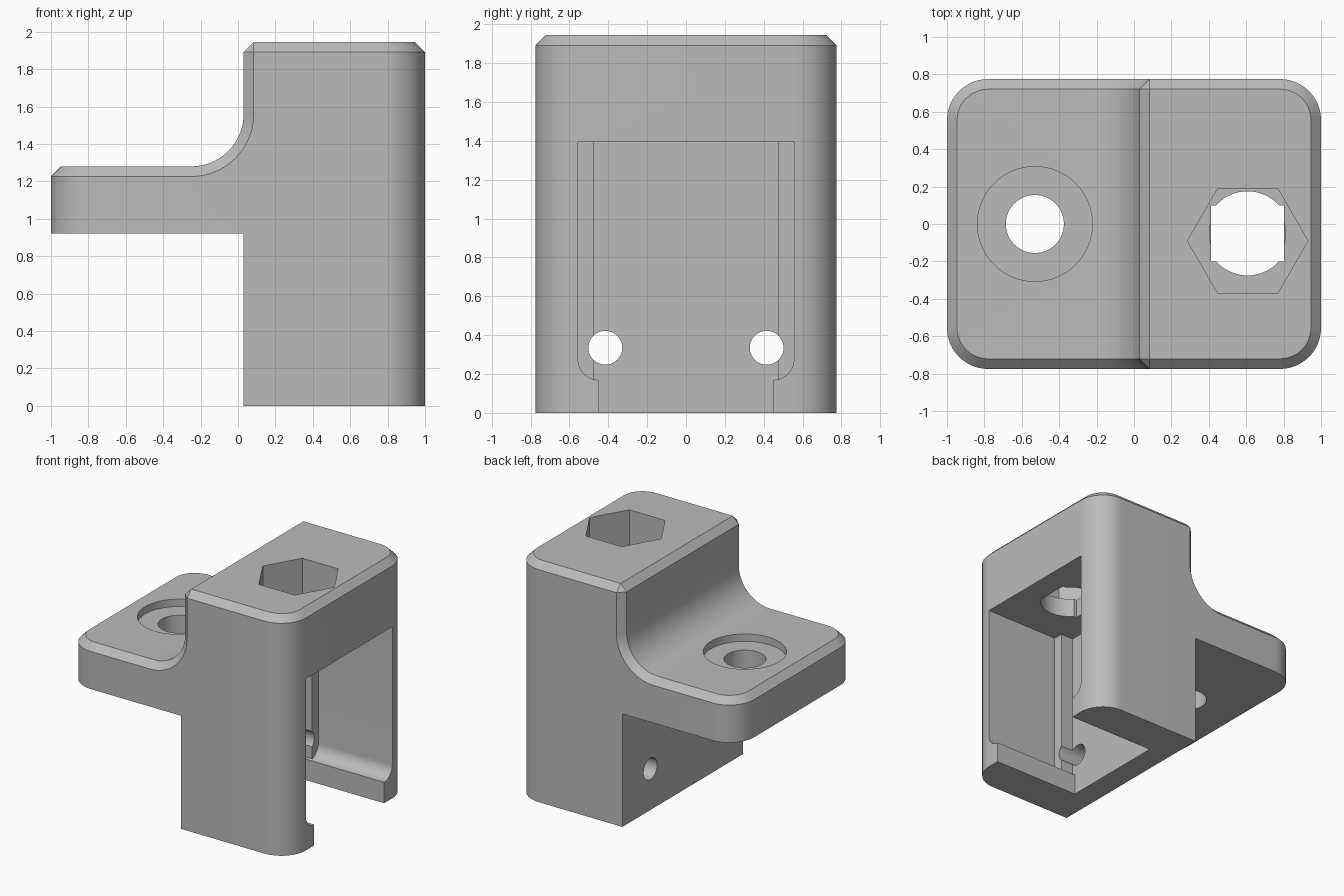
import bpy, bmesh
from math import sin, cos, pi, radians

old = bpy.data.objects.get("Cube")
if old:
    bpy.data.objects.remove(old, do_unlink=True)

grey = bpy.data.materials.new("plain grey")
grey.use_nodes = True
GREY = (0.5, 0.5, 0.5, 1)
grey.diffuse_color = GREY
grey.node_tree.nodes["Principled BSDF"].inputs["Base Color"].default_value = GREY

TOP, FLANGE, STEP, DEPTH = 1.945, 1.28, 0.03, 0.775


def arc(cx, cy, r, start, end, n=12):
    """Points along an arc, angles in degrees."""
    angles = [radians(start + (end - start) * i / n) for i in range(n + 1)]
    return [(cx + r * cos(a), cy + r * sin(a)) for a in angles]


def circle(cx, cy, r, n=64):
    return arc(cx, cy, r, 0, 360, n)[:-1]


def rect(x0, x1, y0, y1):
    return [(x0, y0), (x1, y0), (x1, y1), (x0, y1)]


def prism(name, points, axis, lo, hi):
    """Extrude a flat outline along one axis."""
    place = {"X": lambda a, b, w: (w, a, b),
             "Y": lambda a, b, w: (a, w, b),
             "Z": lambda a, b, w: (a, b, w)}[axis]
    bm = bmesh.new()
    base = [bm.verts.new(place(a, b, lo)) for a, b in points]
    bmesh.ops.remove_doubles(bm, verts=base, dist=1e-5)
    face = bm.faces.new([v for v in base if v.is_valid])
    grown = bmesh.ops.extrude_face_region(bm, geom=[face])["geom"]
    shift = place(0, 0, hi - lo)
    bmesh.ops.translate(bm, vec=shift,
                        verts=[g for g in grown if isinstance(g, bmesh.types.BMVert)])
    bmesh.ops.recalc_face_normals(bm, faces=bm.faces)
    mesh = bpy.data.meshes.new(name)
    bm.to_mesh(mesh)
    bm.free()
    mesh.materials.append(grey)
    obj = bpy.data.objects.new(name, mesh)
    bpy.context.collection.objects.link(obj)
    return obj


def combine(obj, tool, operation="DIFFERENCE"):
    """Apply a boolean and discard its tool."""
    tool.hide_render = True
    mod = obj.modifiers.new("cut", "BOOLEAN")
    mod.operation, mod.solver, mod.object = operation, "EXACT", tool
    bpy.context.view_layer.update()
    deps = bpy.context.evaluated_depsgraph_get()
    mesh = bpy.data.meshes.new_from_object(obj.evaluated_get(deps))
    obj.modifiers.clear()
    obj.data = mesh
    bpy.data.objects.remove(tool, do_unlink=True)


# Stepped side profile with a concave fillet, trimmed to a rounded plan
profile = ([(-1.1, 0.92), (-1.1, FLANGE)]
           + arc(STEP - 0.28, FLANGE + 0.28, 0.28, -90, 0, 16)
           + [(STEP, TOP), (1.1, TOP), (1.1, 0), (STEP, 0), (STEP, 0.92)])
R = 0.22
plan = []
for sx, sy, a in ((1, 1, 0), (-1, 1, 90), (-1, -1, 180), (1, -1, 270)):
    plan += arc(sx * (1 - R), sy * (DEPTH - R), R, a, a + 90)
body = prism("bracket_body", profile, "Y", -1, 1)
combine(body, prism("plan_trim", plan, "Z", -0.5, 2.5), "INTERSECT")

# Chamfer the rim of every upper surface
bm = bmesh.new()
bm.from_mesh(body.data)
bmesh.ops.remove_doubles(bm, verts=bm.verts, dist=1e-5)
bm.normal_update()


def is_upper(face):
    n, c = face.normal, face.calc_center_median()
    return n.z > 0.01 or (n.x < -0.5 and c.z > FLANGE and c.x > -0.3)


rim = []
for e in bm.edges:
    if len(e.link_faces) == 2:
        a, b = e.link_faces
        outer = is_upper(a) != is_upper(b)
        crest = is_upper(a) and is_upper(b) and e.calc_face_angle() > 1
        if outer or crest:
            rim.append(e)
bmesh.ops.bevel(bm, geom=rim, offset=0.054, segments=1, affect="EDGES",
                offset_type="OFFSET", clamp_overlap=False)
bm.to_mesh(body.data)
bm.free()

# Open pocket: wide at the mouth, narrower at the back, slotted below
right_half = arc(0.45, 0.275, 0.105, 0, -90) + [(0.45, -0.1)]
outline = ([(0.555, 1.395)] + right_half
           + [(-y, z) for y, z in reversed(right_half)] + [(-0.555, 1.395)])
narrow = [(max(-0.475, min(0.475, y)), z) for y, z in outline]
combine(body, prism("pocket_back", narrow, "X", 0.22, 1.2))
combine(body, prism("pocket_mouth", outline, "X", 0.335, 1.2))

# Pair of small holes through the back wall
for y in (-0.415, 0.415):
    combine(body, prism("wall_hole", circle(y, 0.335, 0.087, 48), "X", -0.2, 0.5))

# Counterbored hole in the flange
combine(body, prism("counterbore", circle(-0.53, 0, 0.307), "Z", FLANGE - 0.06, 1.6))
combine(body, prism("flange_hole", circle(-0.53, 0, 0.155), "Z", 0.5, 1.6))

# Hexagonal recess with a flat-sided bore into the pocket
combine(body, prism("hex_recess", circle(0.608, -0.09, 0.322, 6), "Z", 1.55, 2.2))
bore = [(max(0.412, min(0.802, x)), y) for x, y in circle(0.607, -0.05, 0.225)]
combine(body, prism("bore", bore, "Z", 1.2, 1.7))
combine(body, prism("square_bore", rect(0.412, 0.802, -0.2, 0.1), "Z", 1.2, 1.72))
combine(body, prism("bore_relief", circle(0.607, -0.05, 0.204), "Z", 1.46, 1.68))

# Smooth the round walls, keep the machined edges crisp
bpy.ops.object.select_all(action="DESELECT")
body.select_set(True)
bpy.context.view_layer.objects.active = body
bpy.ops.object.shade_smooth_by_angle(angle=radians(25))
